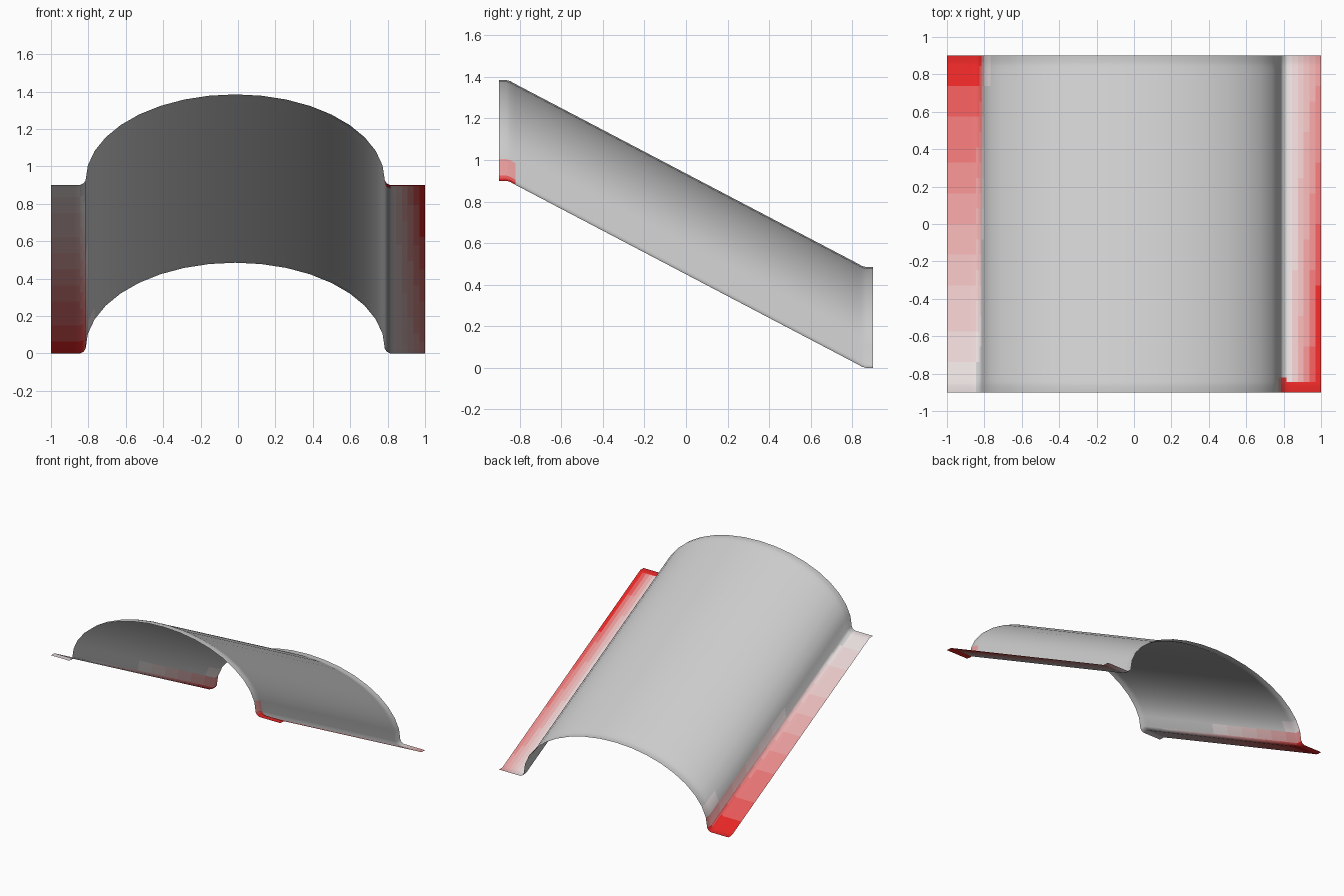
import bpy, bmesh, math

if "Cube" in bpy.data.objects:
    bpy.data.objects.remove(bpy.data.objects["Cube"])

SHADES = 10
ARCH_STEPS = 18
XC, A, B, Z0 = -0.015, 0.80, 0.46, 0.025


def lerp(a, b, t):
    return a + (b - a) * t


def clamp(t):
    return max(0.0, min(1.0, t))


# Cross-section: left flange, small fillet, half-ellipse arch, fillet, right flange
profile = [(lerp(-1.0, -0.845, i / 5), 0.0) for i in range(6)]
profile += [(-0.825, 0.01)]
for i in range(ARCH_STEPS + 1):
    a = math.pi * (1 - i / ARCH_STEPS)
    profile.append((XC + A * math.cos(a), Z0 + B * math.sin(a)))
profile += [(0.795, 0.01)]
profile += [(lerp(0.815, 1.0, i / 6), 0.0) for i in range(7)]

# Sloping path: short level lip at each end, straight ramp between
path = [(-0.9, 0.9), (-0.865, 0.9), (-0.845, 0.894), (-0.82, 0.88)]
path += [(lerp(-0.82, 0.82, i / 20), lerp(0.88, 0.02, i / 20)) for i in range(1, 20)]
path += [(0.82, 0.02), (0.845, 0.006), (0.865, 0.0), (0.9, 0.0)]


# Painted red fade, 0 = grey, 1 = red
def redness(x, y, h):
    back = (y + 0.9) / 1.8
    if x < -0.845:
        return clamp(0.05 + back)
    if x < -0.6:
        return clamp(1.1 * back - h / 0.15)
    if x > 0.81:
        if y < -0.84:
            return 1.0
        t = clamp((x - 0.815) / 0.17)
        return clamp(t * lerp(1.1, 0.6, back))
    if x > 0.6 and y < -0.82:
        return clamp(1 - h / 0.15)
    return 0.0


# Sheet swept along the path
bm = bmesh.new()
grid = [[bm.verts.new((x, y, z + dz)) for x, z in profile] for y, dz in path]
for j in range(len(path) - 1):
    for i in range(len(profile) - 1):
        f = bm.faces.new((grid[j][i], grid[j][i + 1], grid[j + 1][i + 1], grid[j + 1][i]))
        x = (profile[i][0] + profile[i + 1][0]) / 2
        h = (profile[i][1] + profile[i + 1][1]) / 2
        y = (path[j][0] + path[j + 1][0]) / 2
        f.material_index = round(redness(x, y, h) * SHADES)

mesh = bpy.data.meshes.new("arched_panel")
bm.to_mesh(mesh)
bm.free()
panel = bpy.data.objects.new("arched_panel", mesh)
bpy.context.collection.objects.link(panel)

# Steps of the grey-to-red fade
for s in range(SHADES + 1):
    mat = bpy.data.materials.new(f"paint_fade_{s}")
    c = lerp(0.8, 0.02, s / SHADES)
    mat.diffuse_color = (0.8, c, c, 1)
    mat.use_nodes = True
    mat.node_tree.nodes["Principled BSDF"].inputs["Base Color"].default_value = mat.diffuse_color
    mesh.materials.append(mat)

bpy.context.view_layer.objects.active = panel
panel.select_set(True)
bpy.ops.object.shade_smooth_by_angle(angle=math.radians(35))
